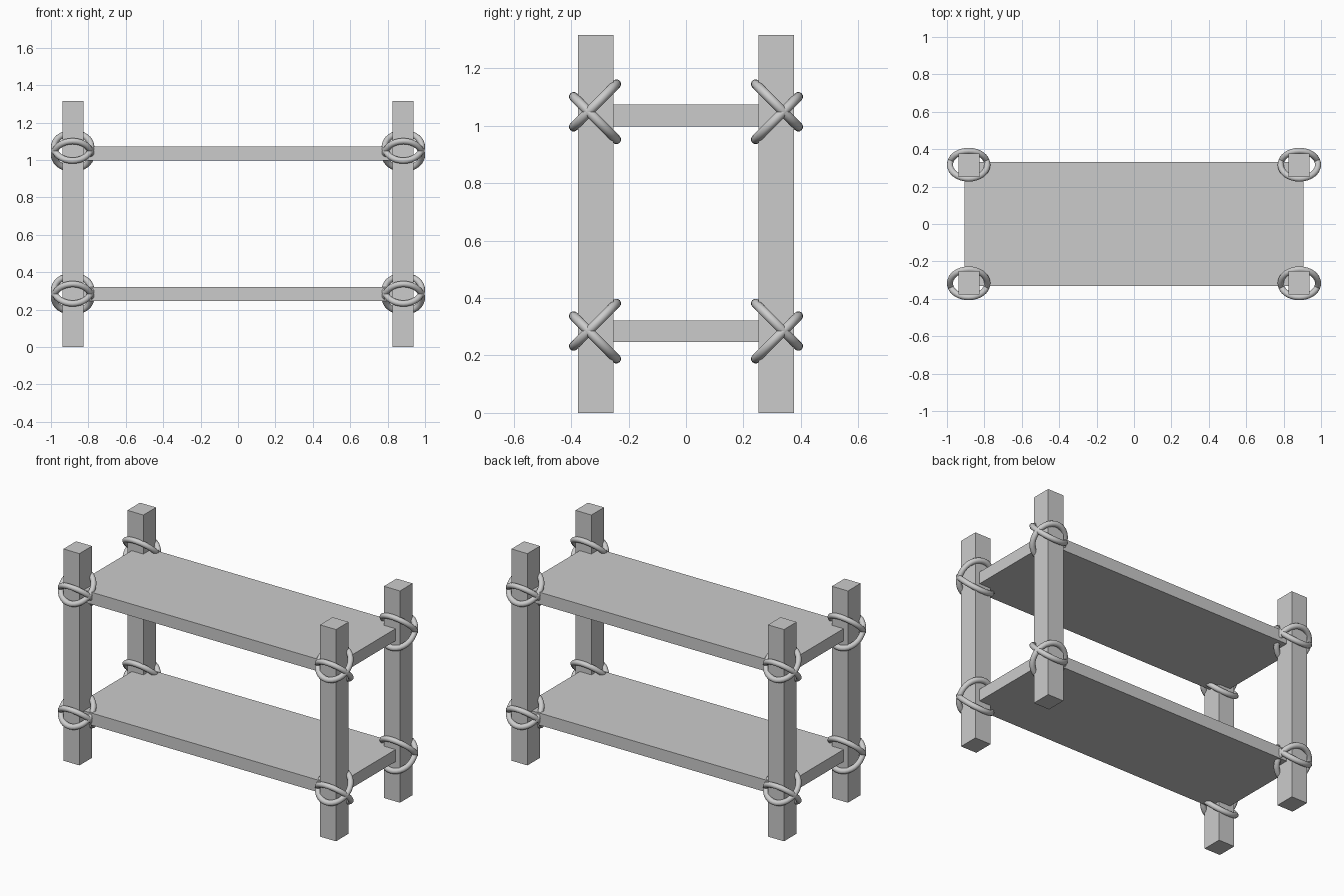
import bpy
from math import radians

if "Cube" in bpy.data.objects:
    bpy.data.objects.remove(bpy.data.objects["Cube"])


def box(name, center, size):
    bpy.ops.mesh.primitive_cube_add(size=1, location=center)
    ob = bpy.context.object
    ob.name = name
    ob.scale = size
    bpy.ops.object.transform_apply(location=False, rotation=False, scale=True)
    return ob


def rope_ring(name, center, tilt):
    bpy.ops.mesh.primitive_torus_add(
        major_radius=0.1, minor_radius=0.0165,
        major_segments=32, minor_segments=12)
    ob = bpy.context.object
    ob.name = name
    ob.scale = (1.0, 1.045, 1.0)
    bpy.ops.object.transform_apply(location=False, rotation=False, scale=True)
    ob.location = center
    ob.rotation_euler = (tilt, 0, 0)
    bpy.ops.object.shade_smooth()
    return ob


# Two plank shelves, let into the posts
for label, z in (("lower", 0.285), ("upper", 1.036)):
    box(label + "_shelf", (0, 0, z), (1.814, 0.664, 0.075))

for sx, side in ((-1, "left"), (1, "right")):
    for sy, end in ((-1, "front"), (1, "back")):
        # Corner post
        box(f"{end}_{side}_post", (sx * 0.882, sy * 0.314, 0.658),
            (0.11, 0.124, 1.316))
        # Crossed pair of rope rings at each shelf level
        for level, z in (("lower", 0.285), ("upper", 1.049)):
            for s, way in ((1, "rising"), (-1, "falling")):
                rope_ring(f"{end}_{side}_{level}_{way}_rope",
                          (sx * 0.884, sy * 0.317, z + s * 0.022),
                          radians(-45) * s * sy)
